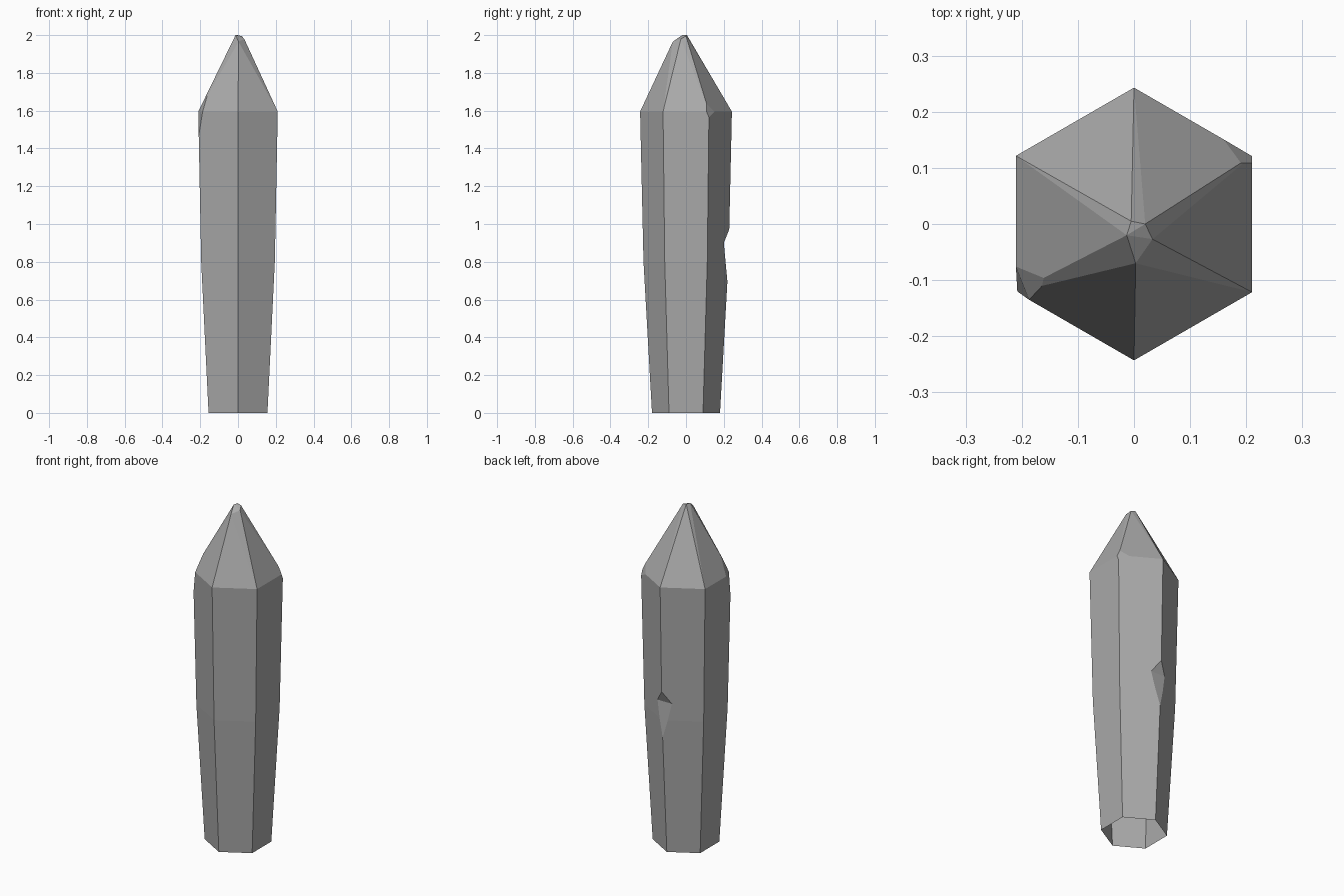
import bpy, bmesh
from math import sin, cos, radians
from mathutils import Vector

default = bpy.data.objects.get("Cube")
if default:
    bpy.data.objects.remove(default, do_unlink=True)

# Stone material
stone = bpy.data.materials.new("grey stone")
stone.use_nodes = True
colour = (0.40, 0.40, 0.40, 1)
stone.diffuse_color = colour
stone.node_tree.nodes["Principled BSDF"].inputs["Base Color"].default_value = colour


def hull_mesh(points):
    """Convex solid around the points, with flat areas merged."""
    bm = bmesh.new()
    for p in points:
        bm.verts.new(p)
    hull = bmesh.ops.convex_hull(bm, input=bm.verts[:])
    loose = {g for g in hull["geom_interior"] + hull["geom_unused"]
             if isinstance(g, bmesh.types.BMVert)}
    bmesh.ops.delete(bm, geom=list(loose), context="VERTS")
    return bm


def chip(bm, a, b, c):
    """Slice off whatever lies outside the plane through three points."""
    a, b, c = Vector(a), Vector(b), Vector(c)
    normal = (b - a).cross(c - a).normalized()
    if normal.dot(a - Vector((0, 0, 0.8))) < 0:
        normal.negate()
    cut = bmesh.ops.bisect_plane(bm, geom=bm.verts[:] + bm.edges[:] + bm.faces[:],
                                 plane_co=a, plane_no=normal, clear_outer=True)
    edges = [e for e in cut["geom_cut"] if isinstance(e, bmesh.types.BMEdge)]
    bmesh.ops.holes_fill(bm, edges=edges)


def add_object(name, bm):
    bmesh.ops.dissolve_limit(bm, angle_limit=radians(0.5),
                             verts=bm.verts[:], edges=bm.edges[:])
    bmesh.ops.recalc_face_normals(bm, faces=bm.faces[:])
    mesh = bpy.data.meshes.new(name)
    bm.to_mesh(mesh)
    bm.free()
    mesh.materials.append(stone)
    obj = bpy.data.objects.new(name, mesh)
    bpy.context.collection.objects.link(obj)
    return obj


# Tapered six-sided shaft with a broken, off-centre tip
points = [(r * cos(radians(a)), r * sin(radians(a)), z)
          for r, z in ((0.18, 0), (0.225, 0.8), (0.243, 1.595))
          for a in range(30, 390, 60)]
points += [(-0.005, 0.005, 2), (0.02, 0, 1.995), (0.033, -0.027, 1.98),
           (0.003, -0.07, 1.965), (-0.013, -0.02, 2)]
bm = hull_mesh(points)

# Chipped shoulders
left, right = (-0.21, -0.077, 1.595), (-0.187, -0.135, 1.595)
chip(bm, left, right, (-0.16, -0.095, 1.70))
chip(bm, left, right, (-0.209, -0.12, 1.46))
chip(bm, (0.157, 0.153, 1.595), (0.19, 0.108, 1.64), (0.209, 0.12, 1.57))
crystal = add_object("crystal_shard", bm)

# Wedge notch in the back edge
wedge = [(x, y, z) for x in (-0.2, 0.2)
         for y, z in ((0.2, 0.9), (0.2285, 0.97), (0.2211, 0.73), (0.3, 1.145), (0.3, -0.17))]
notch = add_object("notch_cutter", hull_mesh(wedge))
notch.hide_render = True
cut = crystal.modifiers.new("notch", "BOOLEAN")
cut.operation = "DIFFERENCE"
cut.solver = "EXACT"
cut.object = notch
bpy.context.view_layer.objects.active = crystal
crystal.select_set(True)
bpy.ops.object.modifier_apply(modifier=cut.name)
bpy.data.objects.remove(notch, do_unlink=True)

# Open underside
bm = bmesh.new()
bm.from_mesh(crystal.data)
base = [f for f in bm.faces if all(v.co.z < 0.001 for v in f.verts)]
bmesh.ops.delete(bm, geom=base, context="FACES")
bm.to_mesh(crystal.data)
bm.free()
